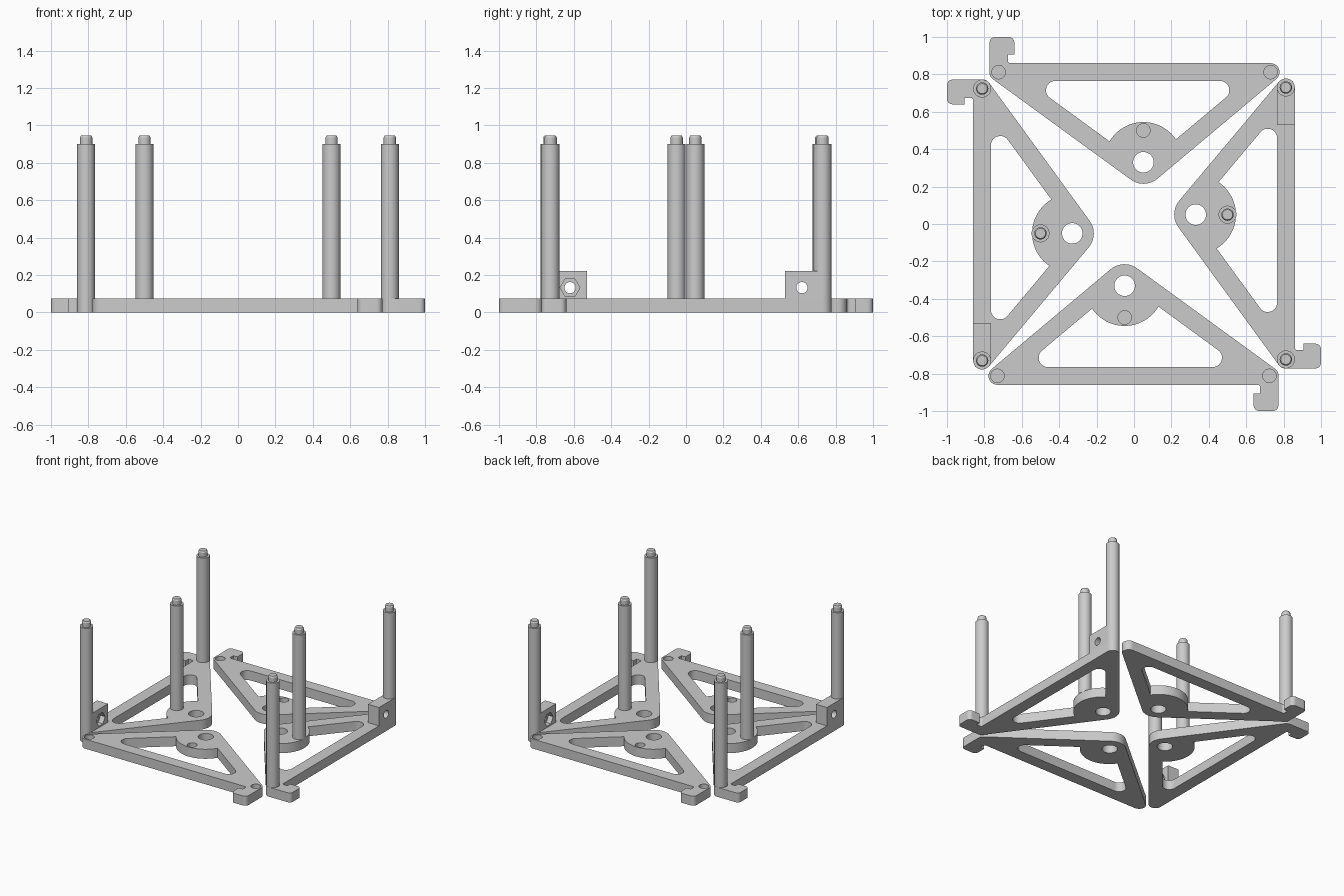
import bpy, bmesh, math
from mathutils import Matrix, Vector

cube = bpy.data.objects.get("Cube")
if cube:
    bpy.data.objects.remove(cube)

THICK = 0.075
COLUMN_R = 0.048
SOCKETS = [(-0.73, -0.812), (0.724, -0.812), (-0.05, -0.5)]

grey = bpy.data.materials.new("plain_grey")
grey.use_nodes = True
grey.diffuse_color = (0.6, 0.6, 0.6, 1)
grey.node_tree.nodes["Principled BSDF"].inputs["Base Color"].default_value = (0.6, 0.6, 0.6, 1)


def add_object(name, bm):
    bmesh.ops.remove_doubles(bm, verts=bm.verts, dist=1e-5)
    bmesh.ops.recalc_face_normals(bm, faces=bm.faces)
    mesh = bpy.data.meshes.new(name)
    bm.to_mesh(mesh)
    bm.free()
    mesh.materials.clear()
    mesh.materials.append(grey)
    obj = bpy.data.objects.new(name, mesh)
    bpy.context.collection.objects.link(obj)
    return obj


def select(obj):
    bpy.ops.object.select_all(action="DESELECT")
    obj.select_set(True)
    bpy.context.view_layer.objects.active = obj


def finish(obj):
    select(obj)
    bpy.ops.object.shade_smooth_by_angle(angle=math.radians(30))


def cylinder(bm, centre, radius, depth, segments=32, axis="Z"):
    turn = Matrix.Rotation(math.pi / 2, 4, "Y") if axis == "X" else Matrix()
    bmesh.ops.create_cone(bm, cap_ends=True, segments=segments, radius1=radius,
                          radius2=radius, depth=depth,
                          matrix=Matrix.Translation(centre) @ turn)


def cut(obj, bm):
    cutter = add_object("cutter", bm)
    cutter.hide_render = True
    mod = obj.modifiers.new("cut", "BOOLEAN")
    mod.operation, mod.solver, mod.object = "DIFFERENCE", "EXACT", cutter
    select(obj)
    bpy.ops.object.modifier_apply(modifier=mod.name)
    bpy.data.objects.remove(cutter)


def arc(x, y, r, start, end, steps):
    return [(x + r * math.cos(a), y + r * math.sin(a)) for a in
            (math.radians(start + (end - start) * i / steps) for i in range(steps + 1))]


def rounded(corners, steps=10):
    """Polygon of (x, y, radius) corners with each corner filleted."""
    pts = []
    for i, (x, y, r) in enumerate(corners):
        p = Vector((x, y))
        if r == 0:
            pts.append((x, y))
            continue
        u = (Vector(corners[i - 1][:2]) - p).normalized()
        v = (Vector(corners[(i + 1) % len(corners)][:2]) - p).normalized()
        half = u.angle(v) / 2
        centre = p + (u + v).normalized() * (r / math.sin(half))
        a = p + u * (r / math.tan(half)) - centre
        b = p + v * (r / math.tan(half)) - centre
        sweep = a.angle_signed(b)
        for k in range(steps + 1):
            t = -sweep * k / steps
            pts.append((centre.x + a.x * math.cos(t) - a.y * math.sin(t),
                        centre.y + a.x * math.sin(t) + a.y * math.cos(t)))
    return pts


# Outline of one triangular plate, including its hooked tab
outline = rounded([
    (-0.862, -0.86, COLUMN_R), (0.675, -0.86, 0.015), (0.675, -0.905, 0),
    (0.64, -0.905, 0), (0.64, -1, 0.03), (0.772, -1, 0.03),
    (0.772, -0.787, 0.04), (-0.056, -0.184, 0.115)])
# Triangular window, bounded by the round boss at its tip
window = rounded([(-0.597, -0.765, 0.05), (0.574, -0.765, 0.05), (0.131, -0.442, 0)]
                 + [(x, y, 0) for x, y in arc(-0.05, -0.335, 0.21, 329.4, 214, 24)[1:]])
bolt_hole = arc(-0.05, -0.33, 0.055, 0, 350, 35)


def make_plate(name, place, sockets):
    curve = bpy.data.curves.new(name, "CURVE")
    curve.dimensions, curve.fill_mode = "2D", "BOTH"
    curve.extrude = THICK / 2
    for loop in (outline, window, bolt_hole):
        spline = curve.splines.new("POLY")
        spline.points.add(len(loop) - 1)
        for point, xy in zip(spline.points, loop):
            point.co = (*place(*xy), 0, 1)
        spline.use_cyclic_u = True
    shape = bpy.data.objects.new(name, curve)
    bpy.context.collection.objects.link(shape)
    bpy.context.view_layer.update()
    mesh = bpy.data.meshes.new_from_object(
        shape.evaluated_get(bpy.context.evaluated_depsgraph_get()))
    bpy.data.objects.remove(shape)
    bm = bmesh.new()
    bm.from_mesh(mesh)
    bpy.data.meshes.remove(mesh)
    bmesh.ops.translate(bm, verts=bm.verts, vec=(0, 0, THICK / 2))
    plate = add_object(name, bm)
    if sockets:
        holes = bmesh.new()
        for xy in SOCKETS:
            cylinder(holes, (*place(*xy), THICK), 0.036, 0.1)
        cut(plate, holes)
    finish(plate)


def make_column(name, x, y):
    # Turned post with a chamfered peg on top
    profile = [(0, THICK), (COLUMN_R, THICK), (COLUMN_R, 0.9), (0.033, 0.9),
               (0.033, 0.935), (0.027, 0.945), (0, 0.945)]
    bm = bmesh.new()
    verts = [bm.verts.new((r, 0, z)) for r, z in profile]
    edges = [bm.edges.new(pair) for pair in zip(verts, verts[1:])]
    bmesh.ops.spin(bm, geom=verts + edges, cent=(0, 0, 0), axis=(0, 0, 1),
                   angle=2 * math.pi, steps=32)
    bmesh.ops.translate(bm, verts=bm.verts, vec=(x, y, 0))
    finish(add_object(name, bm))


def make_block(name, s):
    # Clamp block with a cross hole and a hexagonal nut pocket on the inner face
    bm = bmesh.new()
    bmesh.ops.create_cube(bm, size=1, matrix=Matrix.Translation((s * 0.812, s * 0.63, 0.1475))
                          @ Matrix.Diagonal((0.096, 0.2, 0.145, 1)))
    block = add_object(name, bm)
    for x, radius, depth, sides in ((0.812, 0.03, 0.3, 32), (0.764, 0.053, 0.08, 6)):
        hole = bmesh.new()
        cylinder(hole, (s * x, s * 0.62, 0.132), radius, depth, sides, "X")
        cut(block, hole)
    finish(block)


# Front and back plates carry sockets; the side plates carry columns and a block
make_plate("front_plate", lambda x, y: (x, y), True)
make_plate("back_plate", lambda x, y: (-x, -y), True)
for side, s in (("left", 1), ("right", -1)):
    place = lambda x, y, s=s: (-s * y, -s * x)
    make_plate(side + "_plate", place, False)
    for label, xy in zip(("block_end", "hook_end", "inner"), SOCKETS):
        make_column(f"{side}_{label}_column", *place(*xy))
    make_block(side + "_clamp_block", s)
